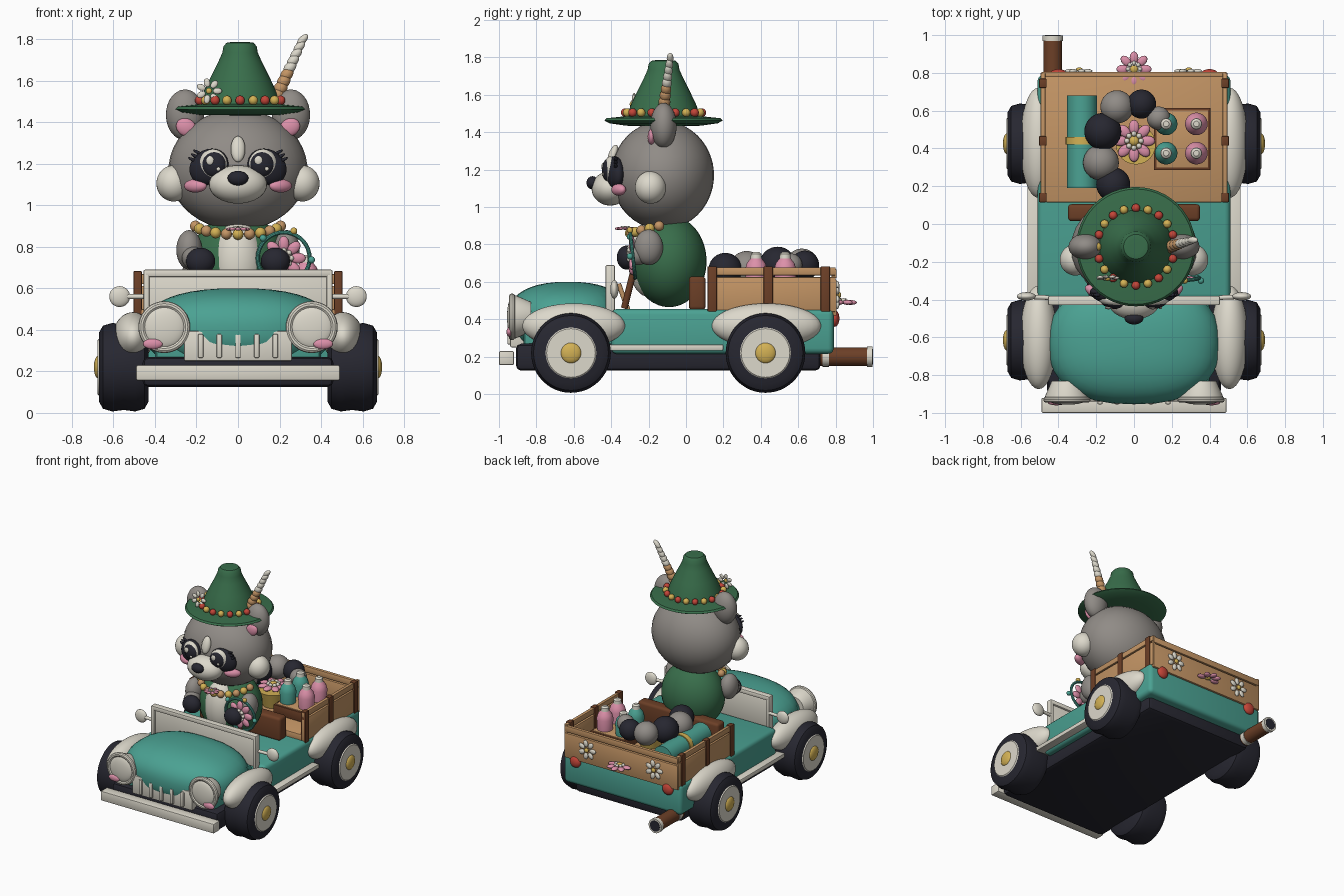
import bpy, bmesh
from math import sin, cos, pi, copysign
from mathutils import Matrix, Vector, Euler

cube = bpy.data.objects.get("Cube")
if cube:
    bpy.data.objects.remove(cube)

COLOURS = {
    "teal": (0.07, 0.36, 0.29), "cream": (0.72, 0.69, 0.60), "charcoal": (0.02, 0.02, 0.03),
    "tan_wood": (0.55, 0.30, 0.13), "brown": (0.15, 0.05, 0.02), "grey_fur": (0.28, 0.26, 0.24),
    "green": (0.04, 0.155, 0.07), "pink": (0.72, 0.28, 0.40), "yellow": (0.65, 0.44, 0.09),
    "red": (0.55, 0.06, 0.04)}
MATS = {}
for key, rgb in COLOURS.items():
    m = bpy.data.materials.new(key)
    m.use_nodes = True
    m.diffuse_color = (*rgb, 1)
    m.node_tree.nodes["Principled BSDF"].inputs["Base Color"].default_value = (*rgb, 1)
    MATS[key] = m


def finish(name, bm, colours, angle=0.6):
    bmesh.ops.recalc_face_normals(bm, faces=bm.faces[:])
    mesh = bpy.data.meshes.new(name)
    bm.to_mesh(mesh)
    bm.free()
    for c in colours:
        mesh.materials.append(MATS[c])
    mesh.shade_smooth()
    mesh.set_sharp_from_angle(angle=angle)
    ob = bpy.data.objects.new(name, mesh)
    bpy.context.scene.collection.objects.link(ob)
    return ob


def aim(loc, direction):
    return Matrix.Translation(loc) @ Vector(direction).to_track_quat("Z", "Y").to_matrix().to_4x4()


def blobs(name, items, base=Matrix(), seg=14):
    """Ellipsoids joined in one object; item = colour, place, radii, optional turn."""
    bm, colours = bmesh.new(), []
    for colour, loc, radii, *turn in items:
        if colour not in colours:
            colours.append(colour)
        mat = base @ Matrix.Translation(loc) @ Euler(turn[0] if turn else (0, 0, 0)).to_matrix().to_4x4()
        made = bmesh.ops.create_uvsphere(bm, u_segments=seg, v_segments=seg * 2 // 3, radius=1,
                                         matrix=mat @ Matrix.Diagonal((*radii, 1)))
        for f in {f for v in made["verts"] for f in v.link_faces}:
            f.material_index = colours.index(colour)
    return finish(name, bm, colours, 1.2)


def ball(name, colour, loc, radii, turn=(0, 0, 0)):
    return blobs(name, [(colour, loc, radii, turn)], seg=32)


def box(name, colour, lo, hi, bevel=0.008, segments=2):
    bm = bmesh.new()
    lo, hi = Vector(lo), Vector(hi)
    bmesh.ops.create_cube(bm, size=1, matrix=Matrix.Translation((lo + hi) / 2) @ Matrix.Diagonal((*(hi - lo), 1)))
    bmesh.ops.bevel(bm, geom=bm.edges[:], offset=bevel, segments=segments, profile=0.5, affect="EDGES")
    return finish(name, bm, [colour])


def lathe(name, colour, profile, base, seg=36):
    """Turn (radius, height) points about the base matrix's local z."""
    bm = bmesh.new()
    rings = [[bm.verts.new(base @ Vector((r * cos(2 * pi * i / seg), r * sin(2 * pi * i / seg), h)))
              for i in range(seg)] for r, h in profile]
    for a, b in zip(rings, rings[1:]):
        for i in range(seg):
            j = (i + 1) % seg
            bm.faces.new((a[i], a[j], b[j], b[i]))
    bmesh.ops.remove_doubles(bm, verts=bm.verts[:], dist=1e-5)
    return finish(name, bm, [colour])


def rod(name, colour, a, b, r, r2=None, seg=24):
    d = Vector(b) - Vector(a)
    return lathe(name, colour, [(0, 0), (r, 0), (r2 or r, d.length), (0, d.length)], aim(a, d), seg)


def hoop(name, colour, base, radius, tube):
    pts = [(radius + tube * cos(k * pi / 5), tube * sin(k * pi / 5)) for k in range(11)]
    return lathe(name, colour, pts, base)


def flower(name, petal, loc, facing, r, count=8, stamens=True):
    items = []
    for k in range(count):
        a = 2 * pi * k / count
        items.append((petal, (0.66 * r * cos(a), 0.66 * r * sin(a), 0), (0.36 * r, 0.25 * r, 0.14 * r), (0, 0, a)))
        if stamens:
            items.append(("cream", (0.34 * r * cos(a), 0.34 * r * sin(a), 0.12 * r), (0.13 * r,) * 3))
    items.append(("yellow", (0, 0, 0.1 * r), (0.24 * r, 0.24 * r, 0.16 * r)))
    blobs(name, items, aim(loc, facing), 12)


# Chassis, body, bonnet
box("chassis", "charcoal", (-0.46, -0.91, 0.125), (0.46, 0.72, 0.27), 0.03)
box("body", "teal", (-0.51, -0.4, 0.215), (0.51, 0.79, 0.455), 0.03, 3)
box("nose_body", "teal", (-0.4, -0.87, 0.22), (0.4, -0.38, 0.45), 0.03)
C, R = Vector((0, -0.63, 0.4)), Vector((0.455, 0.325, 0.2))
bonnet = ball("bonnet", "teal", C, R)
for v in bonnet.data.vertices:
    for i in range(3):
        u = (v.co[i] - C[i]) / R[i]
        v.co[i] = C[i] + R[i] * copysign(abs(u) ** 0.82, u)
    v.co.y = min(v.co.y, -0.4)
box("front_bumper", "cream", (-0.49, -1.0, 0.155), (0.49, -0.92, 0.23))
box("grille", "cream", (-0.26, -0.94, 0.25), (0.26, -0.84, 0.395))
for k in range(-2, 3):
    box("grille_bar", "cream", (k * 0.09 - 0.013, -0.955, 0.265), (k * 0.09 + 0.013, -0.93, 0.38), 0.006)

# Windscreen
box("windscreen_panel", "cream", (-0.43, -0.415, 0.44), (0.43, -0.395, 0.67), 0.004)
box("windscreen_top", "cream", (-0.45, -0.43, 0.655), (0.45, -0.38, 0.69))

for s in (-1, 1):
    # Wheels, fenders
    for y, end in ((-0.615, "front"), (0.425, "rear")):
        hub = aim((s * 0.55, y, 0.22), (s, 0, 0))
        lathe(end + "_tyre", "charcoal", [(0, -0.12), (0.165, -0.12), (0.2, -0.1), (0.213, -0.055), (0.206, 0),
              (0.213, 0.055), (0.2, 0.1), (0.165, 0.12), (0, 0.12)], hub, 48)
        lathe(end + "_whitewall", "cream", [(0, 0.126), (0.13, 0.126), (0.138, 0.118)], hub)
        ball(end + "_hubcap", "yellow", (s * 0.672, y, 0.22), (0.022, 0.055, 0.055))
        fy, fl = (-0.6, 0.275) if y < 0 else (0.43, 0.293)
        ball(end + "_fender", "cream", (s * 0.505, fy, 0.365), (0.098, fl, 0.12))
    box("running_board", "cream", (min(s * 0.45, s * 0.565), -0.42, 0.232), (max(s * 0.45, s * 0.565), 0.2, 0.266))
    # Headlights with blush marks, mirrors, windscreen posts
    lamp = aim((s * 0.355, -0.93, 0.413), (0, -1, 0))
    lathe("headlight", "cream", [(0, -0.1), (0.08, -0.1), (0.115, -0.02), (0.115, 0)], lamp)
    hoop("headlight_rim", "cream", lamp, 0.108, 0.017)
    ball("headlight_lens", "cream", (s * 0.355, -0.932, 0.413), (0.1, 0.025, 0.1))
    ball("headlight_blush", "pink", (s * 0.41, -0.945, 0.332), (0.047, 0.015, 0.025))
    box("windscreen_post", "cream", (s * 0.44 - 0.015, -0.43, 0.43), (s * 0.44 + 0.015, -0.38, 0.69))
    rod("mirror_arm", "cream", (s * 0.45, -0.39, 0.56), (s * 0.56, -0.385, 0.56), 0.012)
    ball("mirror", "cream", (s * 0.57, -0.383, 0.56), (0.05, 0.022, 0.05))
    # Crate side planks and posts
    for z0, z1 in ((0.44, 0.625), (0.635, 0.678)):
        box("crate_side_plank", "tan_wood", (s * 0.482 - 0.013, 0.115, z0), (s * 0.482 + 0.013, 0.8, z1), 0.005)
    for y in (0.14, 0.44, 0.745):
        box("crate_post", "brown", (s * 0.483 - 0.02, y - 0.025, 0.425), (s * 0.483 + 0.02, y + 0.025, 0.683), 0.005)
    # Tail lights and tailgate flowers
    ball("tail_light", "red", (s * 0.4, 0.795, 0.405), (0.045, 0.025, 0.045))
    flower("tailgate_flower", "cream", (s * 0.29, 0.81, 0.53), (0, 1, 0), 0.075, 7, False)

# Crate floor, tailgate, seat
box("crate_floor", "tan_wood", (-0.47, 0.115, 0.44), (0.47, 0.79, 0.5))
box("tailgate_lower", "tan_wood", (-0.49, 0.778, 0.42), (0.49, 0.805, 0.612), 0.005)
box("tailgate_upper", "tan_wood", (-0.49, 0.778, 0.62), (0.49, 0.805, 0.668), 0.005)
flower("tailgate_pink_flower", "pink", (0, 0.82, 0.49), (0, 0, 1), 0.092)
box("seat_back", "brown", (-0.35, 0.015, 0.45), (0.35, 0.105, 0.63), 0.02, 3)

# Exhaust
rod("exhaust_pipe", "brown", (-0.43, 0.7, 0.2), (-0.43, 0.98, 0.2), 0.05)
rod("exhaust_collar", "cream", (-0.43, 0.73, 0.2), (-0.43, 0.765, 0.2), 0.054)
rod("exhaust_tip", "cream", (-0.43, 0.968, 0.2), (-0.43, 0.998, 0.2), 0.055)
rod("exhaust_opening", "charcoal", (-0.43, 0.99, 0.2), (-0.43, 1.0, 0.2), 0.042)

# Cargo
rod("bedroll", "teal", (-0.275, 0.19, 0.58), (-0.275, 0.68, 0.58), 0.08)
rod("bedroll_strap", "yellow", (-0.275, 0.42, 0.58), (-0.275, 0.46, 0.58), 0.087)
rod("flower_pot", "yellow", (0.01, 0.42, 0.5), (0.01, 0.42, 0.615), 0.075, 0.105)
flower("potted_flower", "pink", (0, 0.44, 0.64), (0, 0, 1), 0.11)
box("bottle_tray_rim", "brown", (0.105, 0.285, 0.5), (0.405, 0.615, 0.575), 0.005)
box("bottle_tray", "tan_wood", (0.118, 0.298, 0.51), (0.392, 0.602, 0.58), 0.003)
for x, colour in ((0.17, "teal"), (0.33, "pink")):
    for y in (0.375, 0.53):
        base = Matrix.Translation((x, y, 0.575))
        lathe("bottle", colour, [(0, 0), (0.055, 0), (0.06, 0.09), (0.05, 0.125), (0.03, 0.15), (0, 0.15)], base, 24)
        lathe("bottle_cap", "cream", [(0.031, 0.145), (0.028, 0.175), (0.015, 0.185), (0, 0.185)], base, 24)

# Tail with alternating bands
tail = [(-0.11, 0.21, 0.665, 0.09), (-0.175, 0.325, 0.67, 0.095), (-0.165, 0.49, 0.69, 0.098),
        (-0.09, 0.62, 0.69, 0.088), (0.04, 0.635, 0.69, 0.077), (0.13, 0.56, 0.69, 0.062)]
blobs("tail", [(("charcoal", "grey_fur")[i % 2], t[:3], (t[3],) * 3) for i, t in enumerate(tail)], seg=28)

# Steering wheel
wheel = aim((0.22, -0.285, 0.745), (0, 0.99, 0.11))
hoop("steering_wheel", "teal", wheel, 0.125, 0.01)
blobs("steering_wheel_beads", [(c, (0.22 + 0.135 * cos(a), -0.3, 0.75 + 0.135 * sin(a)), (0.017,) * 3)
      for c, a in (("teal", -0.1), ("yellow", 1.2), ("teal", 2.4))])
flower("steering_wheel_flower", "pink", (0.22, -0.29, 0.745), (0, -1, 0), 0.105)
rod("steering_column", "brown", (0.22, -0.285, 0.64), (0.2, -0.33, 0.46), 0.018)
rod("gear_lever", "tan_wood", (0.05, -0.36, 0.59), (0.05, -0.31, 0.45), 0.013)

# Driver's torso, arms, necklace
ball("torso", "green", (0, -0.09, 0.71), (0.24, 0.2, 0.245))
ball("belly", "cream", (0, -0.2, 0.72), (0.125, 0.11, 0.2))
for s in (-1, 1):
    ball("arm", "grey_fur", (s * 0.235, -0.2, 0.785), (0.062, 0.077, 0.095))
    ball("forearm", "grey_fur", (s * 0.215, -0.26, 0.745), (0.055, 0.07, 0.055))
    ball("paw", "charcoal", (s * 0.18, -0.315, 0.73), (0.07, 0.055, 0.065))
beads = []
for k in range(-5, 6):
    a = k * 0.27
    beads.append((("yellow", "tan_wood")[k % 2], (0.21 * sin(a), -0.1 - 0.2 * cos(a), 0.91 - 0.05 * cos(a)), (0.027,) * 3))
blobs("necklace", beads)
flower("necklace_flower", "pink", (0, -0.325, 0.885), (0, 0, 1), 0.055)

# Head and face
ball("head", "grey_fur", (0, -0.125, 1.17), (0.335, 0.275, 0.29))
ball("muzzle", "cream", (0, -0.405, 1.1), (0.14, 0.1, 0.092))
ball("nose", "charcoal", (0, -0.5, 1.13), (0.05, 0.032, 0.035))
ball("forehead_stripe", "cream", (0, -0.392, 1.27), (0.035, 0.025, 0.065), (-0.3, 0, 0))
for s in (-1, 1):
    ball("cheek_tuft", "cream", (s * 0.31, -0.19, 1.105), (0.083, 0.083, 0.087))
    ball("eye_patch", "charcoal", (s * 0.14, -0.378, 1.185), (0.1, 0.045, 0.083), (0, s * 0.5, s * 0.25))
    ball("eye_white", "cream", (s * 0.12, -0.405, 1.2), (0.068, 0.035, 0.07), (0, 0, s * 0.2))
    ball("pupil", "charcoal", (s * 0.117, -0.414, 1.198), (0.06, 0.034, 0.062), (0, 0, s * 0.2))
    blobs("eye_glint", [("cream", (s * 0.117 - 0.018, -0.444, 1.215), (0.02, 0.008, 0.022)),
                        ("cream", (s * 0.117 + 0.022, -0.444, 1.175), (0.01, 0.006, 0.01))])
    blobs("eyelashes", [("charcoal", (s * (0.19 + 0.012 * k), -0.375, 1.252 - 0.018 * k), (0.03, 0.01, 0.008),
                         (0, -s * 0.5, 0)) for k in range(3)])
    ball("blush", "pink", (s * 0.205, -0.36, 1.093), (0.06, 0.03, 0.032), (0, 0, s * 0.5))
    ball("ear", "grey_fur", (s * 0.255, -0.12, 1.435), (0.092, 0.07, 0.122))
    ball("inner_ear", "pink", (s * 0.25, -0.185, 1.375), (0.05, 0.02, 0.042), (0, -s * 0.5, 0))

# Hat with beads, flower and feather
hat = Matrix.Translation((0.01, -0.12, 0))
lathe("hat_brim", "green", [(0, 1.43), (0.2, 1.435), (0.29, 1.448), (0.316, 1.462), (0.305, 1.475), (0.18, 1.488),
      (0, 1.488)], hat, 48)
lathe("hat_crown", "green", [(0.195, 1.48), (0.178, 1.54), (0.145, 1.61), (0.105, 1.69), (0.085, 1.735), (0.08, 1.765),
      (0.065, 1.782), (0.04, 1.786), (0, 1.78)], hat, 48)
blobs("hat_beads", [(("yellow", "red")[k % 2], (0.01 + 0.205 * cos(k * pi / 10), -0.12 + 0.205 * sin(k * pi / 10), 1.505),
                     (0.023,) * 3) for k in range(20)])
flower("hat_flower", "cream", (-0.14, -0.285, 1.55), (0, -1, 0.15), 0.062, 7, False)
feather = []
for k in range(9):
    t = k / 8
    r = 0.034 - 0.016 * t
    feather.append(("tan_wood" if k < 4 else "cream", (0.19 + 0.12 * t, -0.12 + 0.035 * t, 1.53 + 0.265 * t),
                    (r, r, 0.036), (0, 0.75, 0)))
blobs("feather", feather, seg=18)
